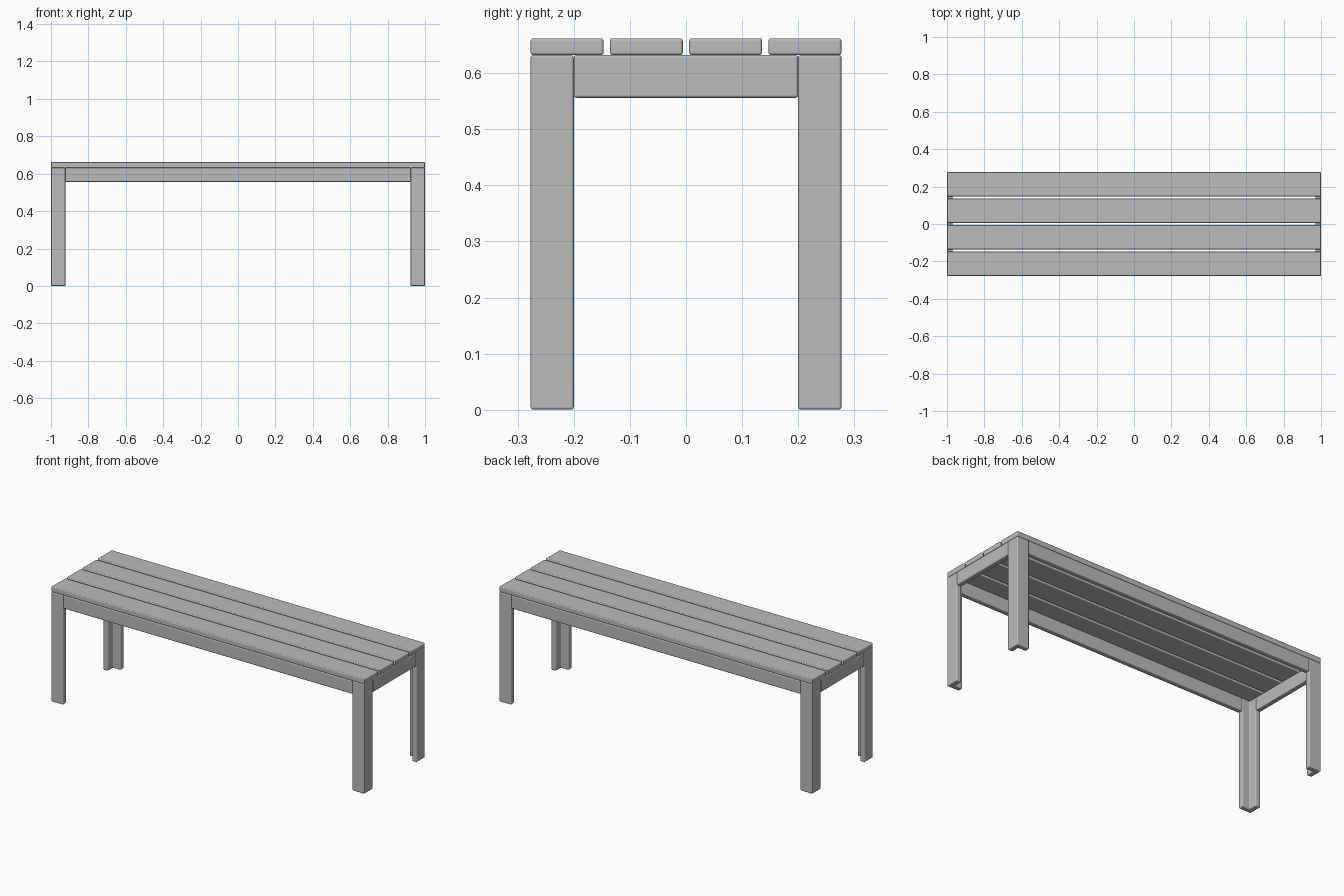
import bpy, bmesh
from math import radians

cube = bpy.data.objects.get("Cube")
if cube:
    bpy.data.objects.remove(cube, do_unlink=True)

HALF_X, HALF_Y = 1.0, 0.277
LEG_TOP, TOP = 0.632, 0.662
BOARD = 0.03          # thickness of every board
LEG = 0.077           # outer width of each leg
APRON_LOW = 0.556

grey = bpy.data.materials.new("painted_grey")
grey.use_nodes = True
color = (0.5, 0.5, 0.5, 1)
grey.diffuse_color = color
grey.node_tree.nodes["Principled BSDF"].inputs["Base Color"].default_value = color


def board(name, profile, z0, z1):
    """Extrude a plan outline from z0 to z1 and round its edges."""
    bm = bmesh.new()
    face = bm.faces.new([bm.verts.new((x, y, z0)) for x, y in profile])
    ext = bmesh.ops.extrude_face_region(bm, geom=[face])
    verts = [v for v in ext["geom"] if isinstance(v, bmesh.types.BMVert)]
    bmesh.ops.translate(bm, verts=verts, vec=(0, 0, z1 - z0))
    bmesh.ops.recalc_face_normals(bm, faces=bm.faces)
    bmesh.ops.bevel(bm, geom=list(bm.edges), offset=0.005, segments=3,
                    profile=0.5, affect='EDGES', clamp_overlap=True)
    mesh = bpy.data.meshes.new(name)
    bm.to_mesh(mesh)
    bm.free()
    mesh.materials.append(grey)
    obj = bpy.data.objects.new(name, mesh)
    bpy.context.collection.objects.link(obj)
    bpy.ops.object.select_all(action='DESELECT')
    obj.select_set(True)
    bpy.context.view_layer.objects.active = obj
    bpy.ops.object.shade_smooth_by_angle(angle=radians(40))
    obj.modifiers.new("flat_faces", 'WEIGHTED_NORMAL')
    return obj


def rect(x0, x1, y0, y1):
    return [(x0, y0), (x1, y0), (x1, y1), (x0, y1)]


# Seat slats
gap = 0.0113
width = (2 * HALF_Y - 3 * gap) / 4
for i in range(4):
    y = -HALF_Y + i * (width + gap)
    board(f"seat_slat_{i + 1}", rect(-HALF_X, HALF_X, y, y + width), LEG_TOP, TOP)

# Angle-section legs, open towards the inside
section = [(0, 0), (LEG, 0), (LEG, BOARD), (BOARD, BOARD), (BOARD, LEG), (0, LEG)]
for sx, side in ((1, "left"), (-1, "right")):
    for sy, end in ((-1, "front"), (1, "back")):
        outline = [(sx * (HALF_X - a), sy * (HALF_Y - b)) for a, b in section]
        board(f"{end}_{side}_leg", outline, 0, LEG_TOP)

# Long aprons between the legs
inner_x, inner_y = HALF_X - LEG, HALF_Y - LEG
for s, name in ((-1, "front_apron"), (1, "back_apron")):
    y0, y1 = sorted((s * HALF_Y, s * (HALF_Y - BOARD)))
    board(name, rect(-inner_x, inner_x, y0, y1), APRON_LOW, LEG_TOP)

# Short end aprons
for s, name in ((1, "left_apron"), (-1, "right_apron")):
    x0, x1 = sorted((s * HALF_X, s * (HALF_X - BOARD)))
    board(name, rect(x0, x1, -inner_y, inner_y), APRON_LOW, LEG_TOP)
